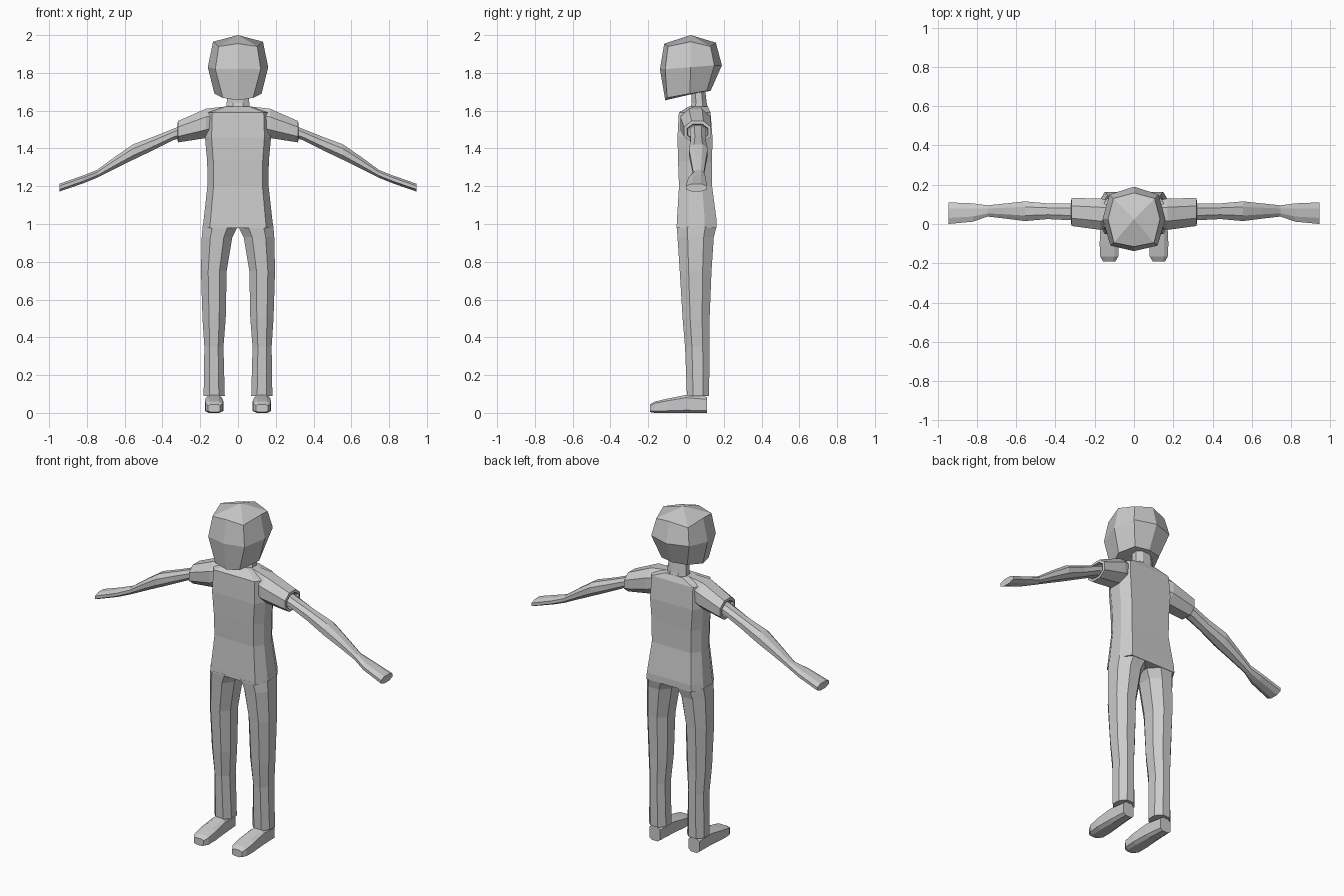
import bpy
import bmesh

default_cube = bpy.data.objects.get("Cube")
if default_cube:
    bpy.data.objects.remove(default_cube, do_unlink=True)

# One plain clay colour for the whole figure
clay = bpy.data.materials.new("clay grey")
clay.use_nodes = True
colour = (0.6, 0.6, 0.6, 1)
clay.diffuse_color = colour
clay.node_tree.nodes["Principled BSDF"].inputs["Base Color"].default_value = colour


def build(name, rings, start=None, end=None, mirror=False):
    """Skin a list of point rings; start and end are optional cap centres."""
    bm = bmesh.new()
    loops = [[bm.verts.new(p) for p in ring] for ring in rings]
    for low, high in zip(loops, loops[1:]):
        for i in range(len(low)):
            j = (i + 1) % len(low)
            bm.faces.new((low[i], low[j], high[j], high[i]))
    for loop, centre in ((loops[0], start), (loops[-1], end)):
        if centre:
            tip = bm.verts.new(centre)
            # pairs of triangles merge into the quads around the pole
            for i in range(0, len(loop), 2):
                bm.faces.new((tip, loop[i - 1], loop[i], loop[(i + 1) % len(loop)]))
        else:
            bm.faces.new(loop)
    bmesh.ops.recalc_face_normals(bm, faces=bm.faces)
    mesh = bpy.data.meshes.new(name)
    bm.to_mesh(mesh)
    bm.free()
    mesh.materials.append(clay)
    obj = bpy.data.objects.new(name, mesh)
    bpy.context.scene.collection.objects.link(obj)
    if mirror:
        obj.modifiers.new("Mirror", "MIRROR").use_axis[0] = True
    return obj


def section(axis, at, a0, a1, b0, b1, cut_a=0.28, cut_b=0.28):
    """Chamfered rectangle across an axis, as eight points."""
    ca, cb = (a1 - a0) * cut_a, (b1 - b0) * cut_b
    flat = [(a0 + ca, b0), (a1 - ca, b0), (a1, b0 + cb), (a1, b1 - cb),
            (a1 - ca, b1), (a0 + ca, b1), (a0, b1 - cb), (a0, b0 + cb)]
    if axis == "x":
        return [(at, a, b) for a, b in flat]
    if axis == "y":
        return [(a, at, b) for a, b in flat]
    return [(a, b, at) for a, b in flat]


def stack(name, axis, rows, cuts=(0.28, 0.28), mirror=False):
    return build(name, [section(axis, *row, *cuts) for row in rows], mirror=mirror)


def head_ring(half):
    """Complete a ring from its front middle, side and back middle points."""
    return half + [(-x, y, z) for x, y, z in half[-2:0:-1]]


# Head: a rounded cube with a forward chin
build("head", [
    head_ring([(0, -.11, 1.655), (.08, -.1, 1.668), (.125, .02, 1.69), (.085, .11, 1.705), (0, .13, 1.705)]),
    head_ring([(0, -.138, 1.82), (.12, -.11, 1.82), (.16, .025, 1.83), (.125, .15, 1.84), (0, .19, 1.84)]),
    head_ring([(0, -.115, 1.955), (.102, -.095, 1.94), (.132, .025, 1.965), (.105, .13, 1.94), (0, .158, 1.96)]),
], start=(0, .02, 1.685), end=(0, .025, 2))

# Neck
stack("neck", "z", [(1.59, -.065, .065, .015, .12), (1.64, -.06, .06, .03, .11),
                    (1.72, -.055, .055, .03, .1)])

# Torso: half width, front and back at each height
torso = [(.98, .187, -.05, .162), (1.02, .182, -.048, .162), (1.2, .162, -.037, .138),
         (1.33, .163, -.042, .138), (1.46, .175, -.045, .14), (1.59, .17, -.038, .13),
         (1.622, .07, .015, .115)]
stack("torso", "z", [(z, -w, w, f, b) for z, w, f, b in torso], (.1, .3))

# Trouser legs
stack("trouser_legs", "z", [
    (.09, .07, .182, .005, .122), (.35, .077, .178, -.005, .125), (.5, .065, .188, -.018, .125),
    (.75, .06, .196, -.033, .135), (.93, .03, .192, -.045, .147), (.99, 0, .187, -.05, .162),
], mirror=True)

# Shoes, from heel to toe
stack("shoes", "y", [
    (.11, .095, .165, 0, .085), (0, .085, .17, 0, .095), (-.1, .078, .175, 0, .075),
    (-.165, .08, .172, 0, .06), (-.19, .095, .158, .004, .045),
], (.22, .15), mirror=True)

# Short sleeves, closed by a recessed cuff around the arm
stack("sleeves", "x", [
    (.05, .02, .1, 1.5, 1.624), (.17, -.03, .13, 1.455, 1.61), (.318, -.01, .132, 1.432, 1.545),
    (.32, .005, .117, 1.445, 1.53), (.3, .01, .112, 1.45, 1.525),
], mirror=True)

# Bare arms, flattening into mitten hands
stack("arms", "x", [
    (.28, .02, .105, 1.46, 1.53), (.34, .02, .105, 1.445, 1.505), (.44, .025, .105, 1.395, 1.465),
    (.555, .015, .115, 1.34, 1.422), (.65, .027, .105, 1.293, 1.357), (.745, .038, .095, 1.245, 1.287),
    (.82, .012, .105, 1.215, 1.257), (.945, 0, .11, 1.172, 1.213),
], mirror=True)
